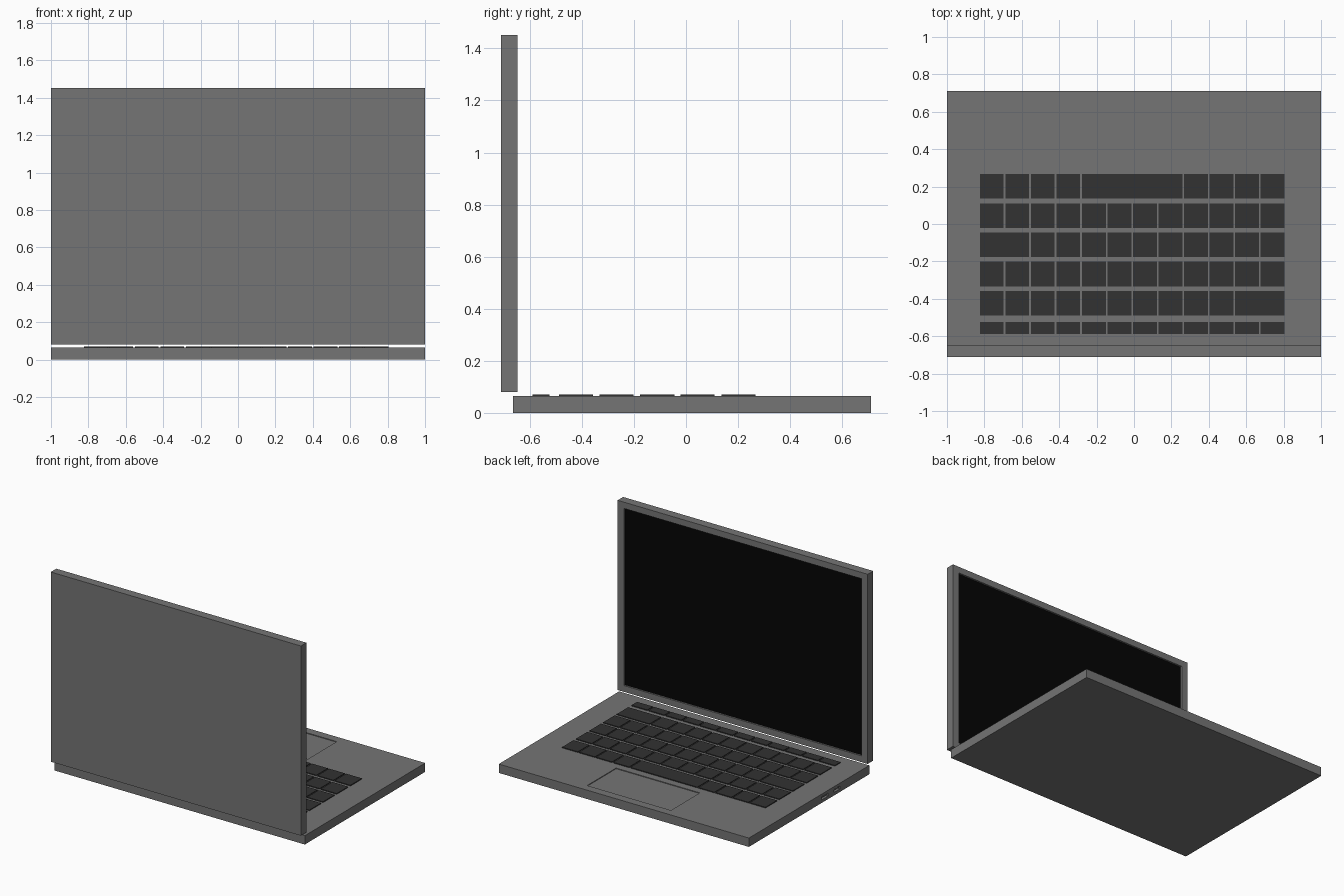
import bpy

if "Cube" in bpy.data.objects:
    bpy.data.objects.remove(bpy.data.objects["Cube"])


def box(name, x0, x1, y0, y1, z0, z1, mat=None):
    """Axis-aligned box from its limits."""
    bpy.ops.mesh.primitive_cube_add(
        size=1, location=((x0 + x1) / 2, (y0 + y1) / 2, (z0 + z1) / 2))
    ob = bpy.context.object
    ob.name = name
    ob.scale = (x1 - x0, y1 - y0, z1 - z0)
    bpy.ops.object.transform_apply(location=False, rotation=False, scale=True)
    if mat:
        ob.data.materials.append(mat)
    return ob


def recess(target, name, *limits):
    """Cut a box-shaped pocket into the target."""
    cutter = box(name, *limits, target.data.materials[0])
    cutter.hide_render = True
    mod = target.modifiers.new(name, 'BOOLEAN')
    mod.operation = 'DIFFERENCE'
    mod.solver = 'EXACT'
    mod.object = cutter
    bpy.context.view_layer.objects.active = target
    bpy.ops.object.modifier_apply(modifier=mod.name)
    bpy.data.objects.remove(cutter)


def material(name, value):
    mat = bpy.data.materials.new(name)
    mat.diffuse_color = (value, value, value, 1)
    mat.use_nodes = True
    mat.node_tree.nodes["Principled BSDF"].inputs["Base Color"].default_value = mat.diffuse_color
    return mat


body_mat = material("body_grey", 0.178)
key_mat = material("key_dark", 0.032)
screen_mat = material("screen_black", 0.0015)

TOP = 0.064

# Base with trackpad pocket and two side ports
base = box("base", -1, 1, -0.665, 0.71, 0, TOP, body_mat)
recess(base, "trackpad_pocket", -0.335, 0.335, 0.32, 0.65, TOP - 0.005, TOP + 0.05)
for i, y in enumerate((-0.157, -0.296)):
    recess(base, f"port_pocket_{i}", -1.05, -0.97, y - 0.035, y + 0.035, 0.022, 0.044)
    box(f"port_tongue_{i}", -0.995, -0.965, y - 0.025, y + 0.025, 0.033, 0.039, body_mat)

# Lid with recessed screen
lid = box("lid", -1, 1, -0.71, -0.647, 0.081, 1.452, body_mat)
recess(lid, "screen_pocket", -0.95, 0.95, -0.662, -0.6, 0.126, 1.407)
box("screen", -0.95, 0.95, -0.675, -0.66, 0.126, 1.407, screen_mat)

# Keyboard: 12 columns, with wide keys given as (first column, columns spanned)
LEFT, PITCH, GAP = -0.823, 0.1364, 0.01
rows = [  # y start, y end, wide key
    (0.136, 0.267, (4, 4)),
    (-0.021, 0.11, None),
    (-0.177, -0.045, (0, 2)),
    (-0.333, -0.201, None),
    (-0.488, -0.357, (10, 2)),
    (-0.589, -0.525, None),
]
for r, (y0, y1, wide) in enumerate(rows):
    col = 0
    while col < 12:
        span = wide[1] if wide and wide[0] == col else 1
        x = LEFT + col * PITCH
        box(f"key_{r}_{col}", x, x + span * PITCH - GAP, y0, y1,
            TOP - 0.01, TOP + 0.006, key_mat)
        col += span
